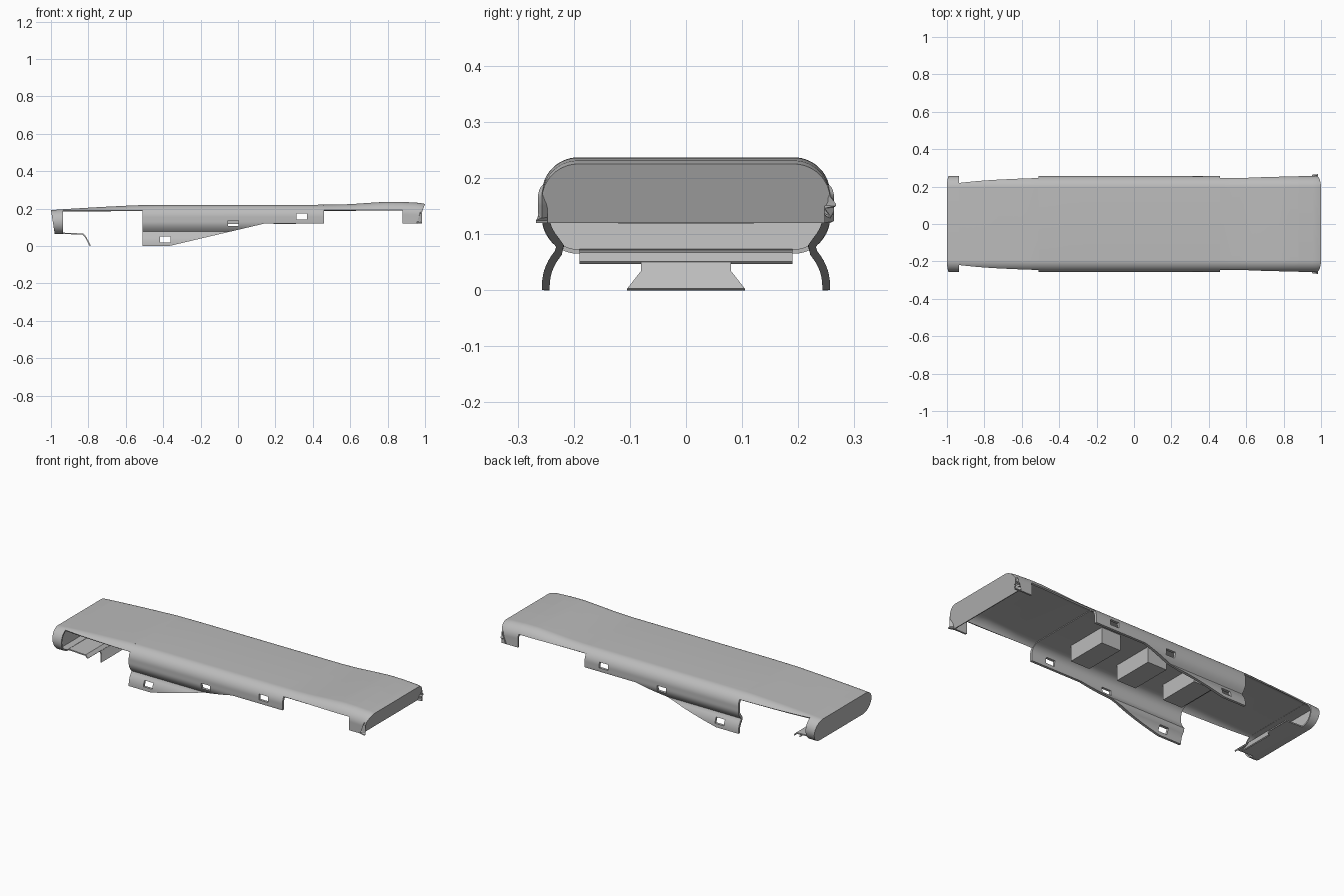
import bpy, bmesh, math

if "Cube" in bpy.data.objects:
    bpy.data.objects.remove(bpy.data.objects["Cube"])

grey = bpy.data.materials.new("mid grey")
grey.diffuse_color = (0.5, 0.5, 0.5, 1)
grey.use_nodes = True
grey.node_tree.nodes["Principled BSDF"].inputs["Base Color"].default_value = grey.diffuse_color

W, R = 0.257, 0.065            # half width and corner radius of the cover
TOP = [(-1, .192), (-.935, .197), (-.75, .208), (-.55, .218), (-.4, .22), (.5, .221), (.6, .224),
       (.7, .231), (.8, .237), (.88, .236), (.97, .231), (1, .225)]


def top_z(x):
    for (x0, z0), (x1, z1) in zip(TOP, TOP[1:]):
        if x <= x1:
            return z0 + (z1 - z0) * (x - x0) / (x1 - x0)
    return TOP[-1][1]


def arc(d):
    return W if d >= R else W - R + math.sqrt(max(0, R * R - (R - d) ** 2))


def half_width(z, t, kind):
    y = arc(t - z)
    if kind == "ring":
        y = min(y, arc(z - .065))
    elif kind == "flange":
        if z < .075:
            y = W - .028 * (z / .075) ** 2.5
        elif z < .13:
            y = W - .028 * ((.13 - z) / .055) ** 2
    return y


def finish(name, bm):
    me = bpy.data.meshes.new(name)
    bm.to_mesh(me)
    bm.free()
    ob = bpy.data.objects.new(name, me)
    bpy.context.collection.objects.link(ob)
    me.materials.append(grey)
    return ob


def solidify(ob, thick, offset):
    m = ob.modifiers.new("thickness", 'SOLIDIFY')
    m.thickness, m.offset = thick, offset


def shell(name, x0, x1, bottom, kind, thick, steps):
    bm = bmesh.new()
    n = 40
    rows = []
    for i in range(steps + 1):
        x = x0 + (x1 - x0) * i / steps
        t = top_z(x)
        side = []
        for k in range(n + 1):
            f = (1 - math.cos(math.pi * k / n)) / 2 if kind == "ring" else (k / n) ** 1.7
            z = t - (t - bottom) * f
            xx = x
            if kind == "ring" and i == 0:
                xx += .02 * f
            if kind == "cap" and i == steps:
                xx -= .04 * f
            side.append((xx, half_width(z, t, kind), z))
        pts = [(a, -y, z) for a, y, z in reversed(side)] + side
        rows.append([bm.verts.new(p) for p in pts])
    m = len(rows[0])
    for a, b in zip(rows, rows[1:]):
        for k in range(m if kind == "ring" else m - 1):
            j = (k + 1) % m
            bm.faces.new((a[k], a[j], b[j], b[k]))
    if kind == "ring":
        bm.faces.new(rows[0])
    if kind == "cap":
        bm.faces.new(rows[-1])
    bmesh.ops.recalc_face_normals(bm, faces=bm.faces)
    bm.normal_update()
    flat = max((f for f in bm.faces if abs(f.normal.z) > .9),
               key=lambda f: f.calc_center_median().z)
    if flat.normal.z < 0:
        bmesh.ops.reverse_faces(bm, faces=bm.faces)
    ob = finish(name, bm)
    solidify(ob, thick, -1)
    return ob


def prism(name, pts, y):
    bm = bmesh.new()
    a = [bm.verts.new((x, -y, z)) for x, z in pts]
    b = [bm.verts.new((x, y, z)) for x, z in pts]
    bm.faces.new(a)
    bm.faces.new(b[::-1])
    for k in range(len(a)):
        j = (k + 1) % len(a)
        bm.faces.new((a[k], b[k], b[j], a[j]))
    bmesh.ops.recalc_face_normals(bm, faces=bm.faces)
    return finish(name, bm)


def block(name, x, z0, z1, dx, y):
    return prism(name, [(x - dx, z0), (x + dx, z0), (x + dx, z1), (x - dx, z1)], y)


def strip(name, rows):
    bm = bmesh.new()
    vs = [(bm.verts.new((x, -w, z)), bm.verts.new((x, w, z))) for x, z, w in rows]
    for (a, b), (c, d) in zip(vs, vs[1:]):
        bm.faces.new((a, c, d, b))
    ob = finish(name, bm)
    solidify(ob, .007, 0)
    return ob


# cover sections from the left end to the right end
parts = [
    shell("left_end_cap", -1, -.935, .065, "ring", .008, 3),
    shell("left_top_panel", -.935, -.51, .191, "plain", .007, 14),
    shell("right_top_panel", .46, .88, .194, "plain", .01, 20),
    shell("right_end_cap", .88, 1, .12, "cap", .01, 8),
]
flange = shell("side_flanges", -.51, .46, 0, "flange", .014, 12)
parts.append(flange)

# sloped lower edge and small windows cut through both flanges
cutters = [prism("slope_cutter", [(-.37, 0), (.14, .12), (.6, .12), (.6, -.1), (-.37, -.1)], .5)]
for x, z in ((-.39, .036), (-.025, .122), (.34, .157)):
    cutters.append(block("window_cutter", x, z - .016, z + .016, .028, .5))
for c in cutters:
    c.hide_render = True
    m = flange.modifiers.new("cut", 'BOOLEAN')
    m.operation, m.solver, m.object = 'DIFFERENCE', 'EXACT', c

# blocks under the cover
for x in (-.35, -.05, .25):
    parts.append(block("inner_block", x, .118, .214, .06, .12))

# latch plate and tongue at the left end
parts.append(strip("latch_plate", [(-.98, .07, .19), (-.83, .064, .19), (-.815, .049, .19)]))
parts.append(strip("latch_tongue", [(-.815, .049, .08), (-.807, .033, .08), (-.79, .001, .105)]))

# apply modifiers, drop the cutters, smooth the curves
for ob in parts:
    bpy.ops.object.select_all(action='DESELECT')
    ob.select_set(True)
    bpy.context.view_layer.objects.active = ob
    for m in list(ob.modifiers):
        bpy.ops.object.modifier_apply(modifier=m.name)
    bpy.ops.object.shade_smooth_by_angle(angle=math.radians(30))
for c in cutters:
    bpy.data.objects.remove(c)
